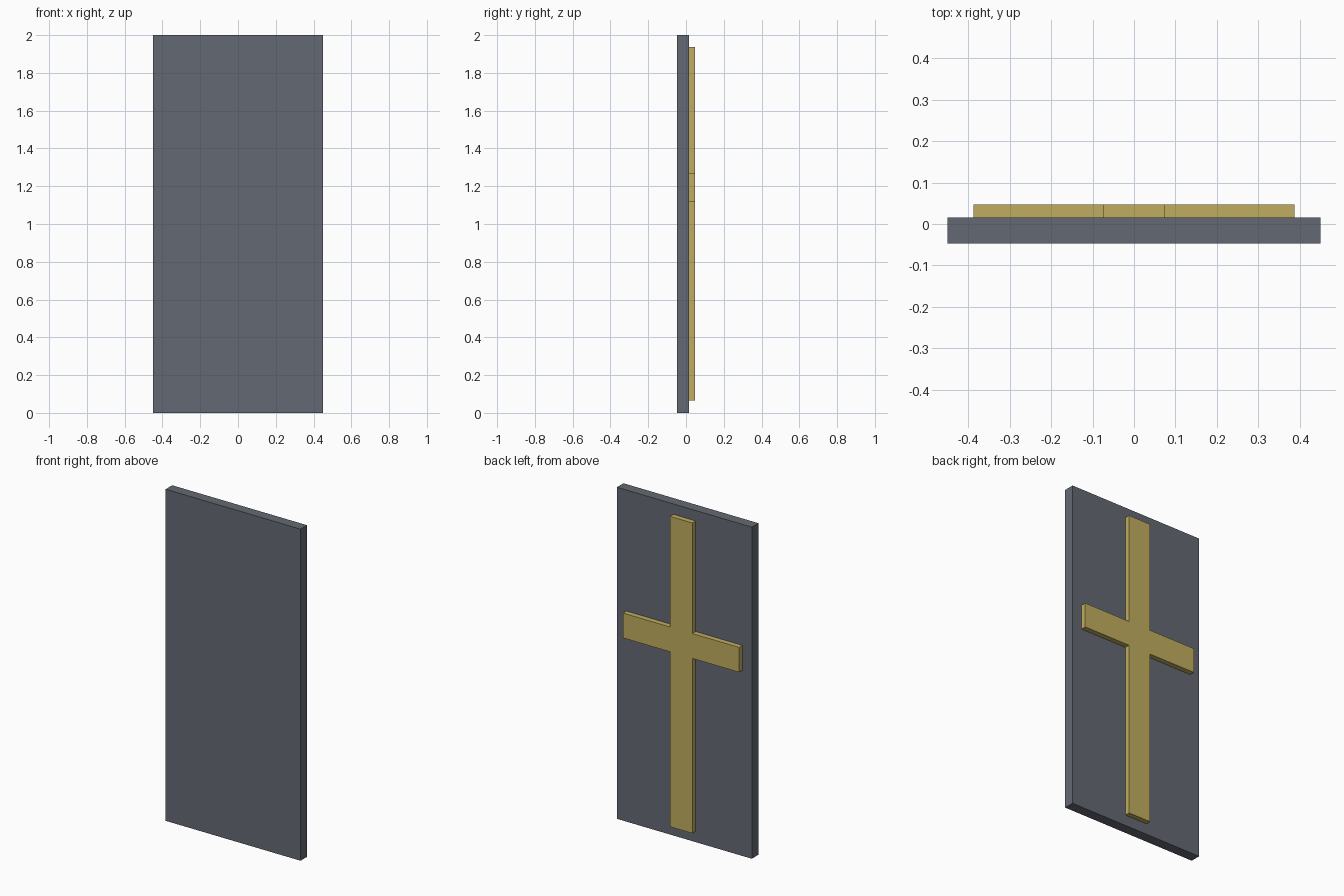
import bpy, bmesh

if "Cube" in bpy.data.objects:
    bpy.data.objects.remove(bpy.data.objects["Cube"])


def srgb(r, g, b):
    def lin(c):
        c /= 255
        return c / 12.92 if c <= 0.04045 else ((c + 0.055) / 1.055) ** 2.4
    return (lin(r), lin(g), lin(b), 1)


def material(name, rgb):
    m = bpy.data.materials.new(name)
    m.diffuse_color = srgb(*rgb)
    m.use_nodes = True
    m.node_tree.nodes["Principled BSDF"].inputs["Base Color"].default_value = m.diffuse_color
    return m


def slab(name, outline, y0, y1, mat):
    """Extrude an (x, z) outline from y0 to y1."""
    bm = bmesh.new()
    face = bm.faces.new([bm.verts.new((x, y0, z)) for x, z in outline])
    ext = bmesh.ops.extrude_face_region(bm, geom=[face])
    verts = [v for v in ext["geom"] if isinstance(v, bmesh.types.BMVert)]
    bmesh.ops.translate(bm, verts=verts, vec=(0, y1 - y0, 0))
    bmesh.ops.recalc_face_normals(bm, faces=bm.faces)
    me = bpy.data.meshes.new(name)
    bm.to_mesh(me)
    bm.free()
    me.materials.append(mat)
    ob = bpy.data.objects.new(name, me)
    bpy.context.collection.objects.link(ob)
    return ob


grey = material("slate grey", (100, 105, 115))
gold = material("dull gold", (192, 174, 96))

# Upright panel
slab("panel", [(-0.45, 0), (0.45, 0), (0.45, 2), (-0.45, 2)],
     -0.047, 0.0155, grey)

# Raised cross on the back, one mirrored outline
half = [(0.075, 0.065), (0.075, 1.12), (0.387, 1.12),
        (0.387, 1.27), (0.075, 1.27), (0.075, 1.937)]
slab("cross", half + [(-x, z) for x, z in reversed(half)],
     0.0155, 0.047, gold)
